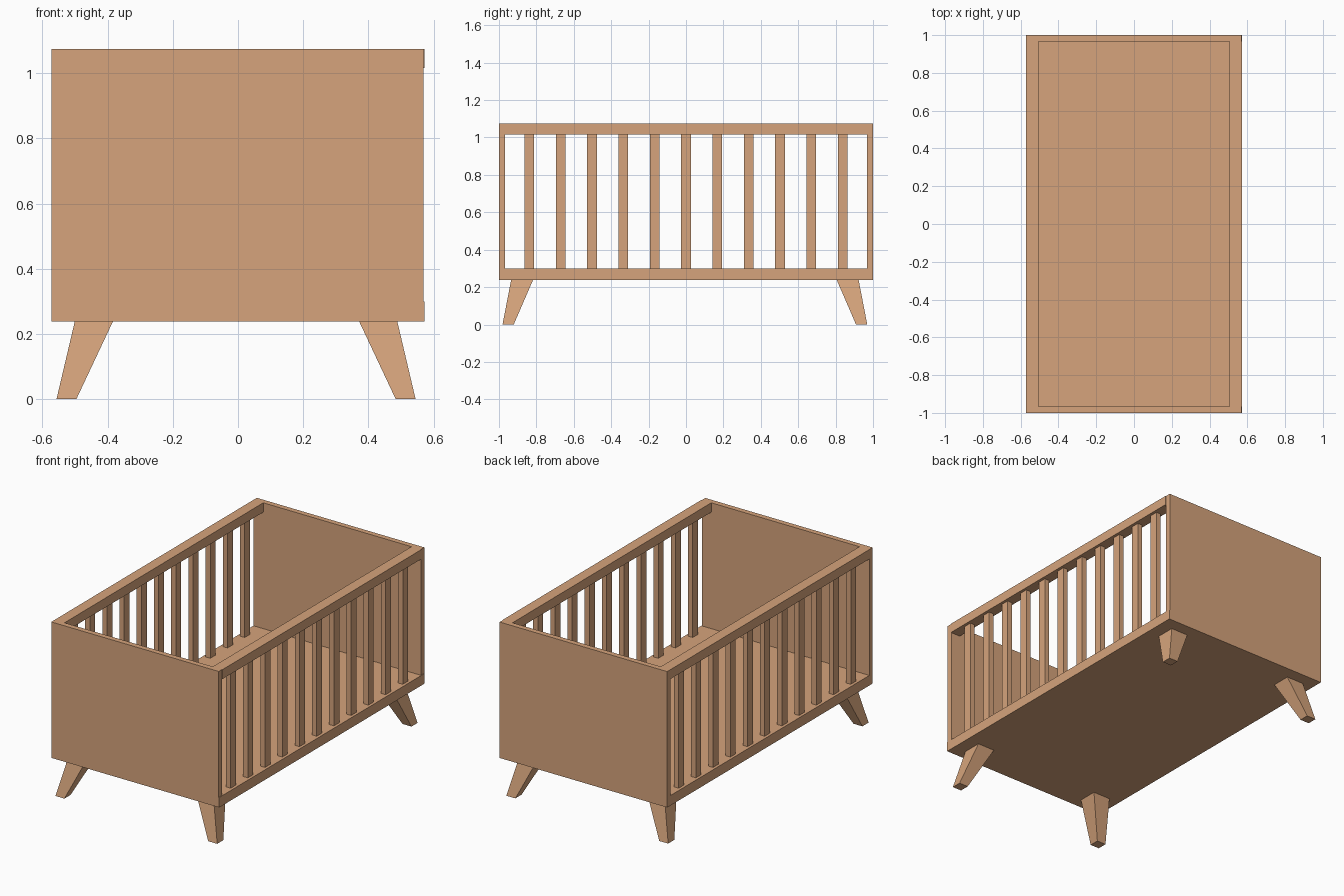
import bpy, bmesh

if "Cube" in bpy.data.objects:
    bpy.data.objects.remove(bpy.data.objects["Cube"])

wood = bpy.data.materials.new("wood")
wood.diffuse_color = (0.67, 0.37, 0.20, 1)
wood.use_nodes = True
wood.node_tree.nodes["Principled BSDF"].inputs["Base Color"].default_value = wood.diffuse_color


def frustum(name, bottom, top):
    """Four-sided block between two rectangles (x0, x1, y0, y1, z)."""
    bm = bmesh.new()
    rings = []
    for x0, x1, y0, y1, z in (bottom, top):
        rings.append([bm.verts.new((x, y, z)) for x, y in
                      ((x0, y0), (x1, y0), (x1, y1), (x0, y1))])
    low, high = rings
    bm.faces.new(low[::-1])
    bm.faces.new(high)
    for i in range(4):
        j = (i + 1) % 4
        bm.faces.new((low[i], low[j], high[j], high[i]))
    bmesh.ops.recalc_face_normals(bm, faces=bm.faces)
    mesh = bpy.data.meshes.new(name)
    bm.to_mesh(mesh)
    bm.free()
    mesh.materials.append(wood)
    obj = bpy.data.objects.new(name, mesh)
    bpy.context.collection.objects.link(obj)
    return obj


def box(name, x0, x1, y0, y1, z0, z1):
    return frustum(name, (x0, x1, y0, y1, z0), (x0, x1, y0, y1, z1))


HALF_W, RAIL_IN = 0.572, 0.505
BASE, FLOOR, RAIL, TOP = 0.238, 0.30, 1.017, 1.075

# Floor slab, which also forms the lower rails
box("floor", -HALF_W, HALF_W, -1, 1, BASE, FLOOR)

# Solid end panels
for name, y0, y1 in (("front_panel", -1, -0.967), ("back_panel", 0.967, 1)):
    box(name, -HALF_W, HALF_W - 0.003, y0, y1, FLOOR, TOP)

# Top rails and slats on both long sides
mid = (HALF_W + RAIL_IN) / 2
for side, s in (("left", -1), ("right", 1)):
    xa, xb = sorted((s * RAIL_IN, s * HALF_W))
    box(side + "_top_rail", xa, xb, -0.967, 0.967, RAIL, TOP)
    for i in range(11):
        y = (i - 5) * 0.1675
        box(f"{side}_slat_{i + 1}", s * mid - 0.016, s * mid + 0.016,
            y - 0.026, y + 0.026, FLOOR, RAIL)

# Splayed tapering legs, the set sits slightly off centre
OFF = -0.006
for side, sx in (("left", -1), ("right", 1)):
    for end, sy in (("front", -1), ("back", 1)):
        def rect(xi, xo, yi, yo, z):
            xs = sorted((sx * xi + OFF, sx * xo + OFF))
            ys = sorted((sy * yi + OFF, sy * yo + OFF))
            return (*xs, *ys, z)
        frustum(f"{end}_{side}_leg",
                rect(0.490, 0.551, 0.915, 0.975, 0),
                rect(0.378, 0.495, 0.812, 0.929, BASE))
